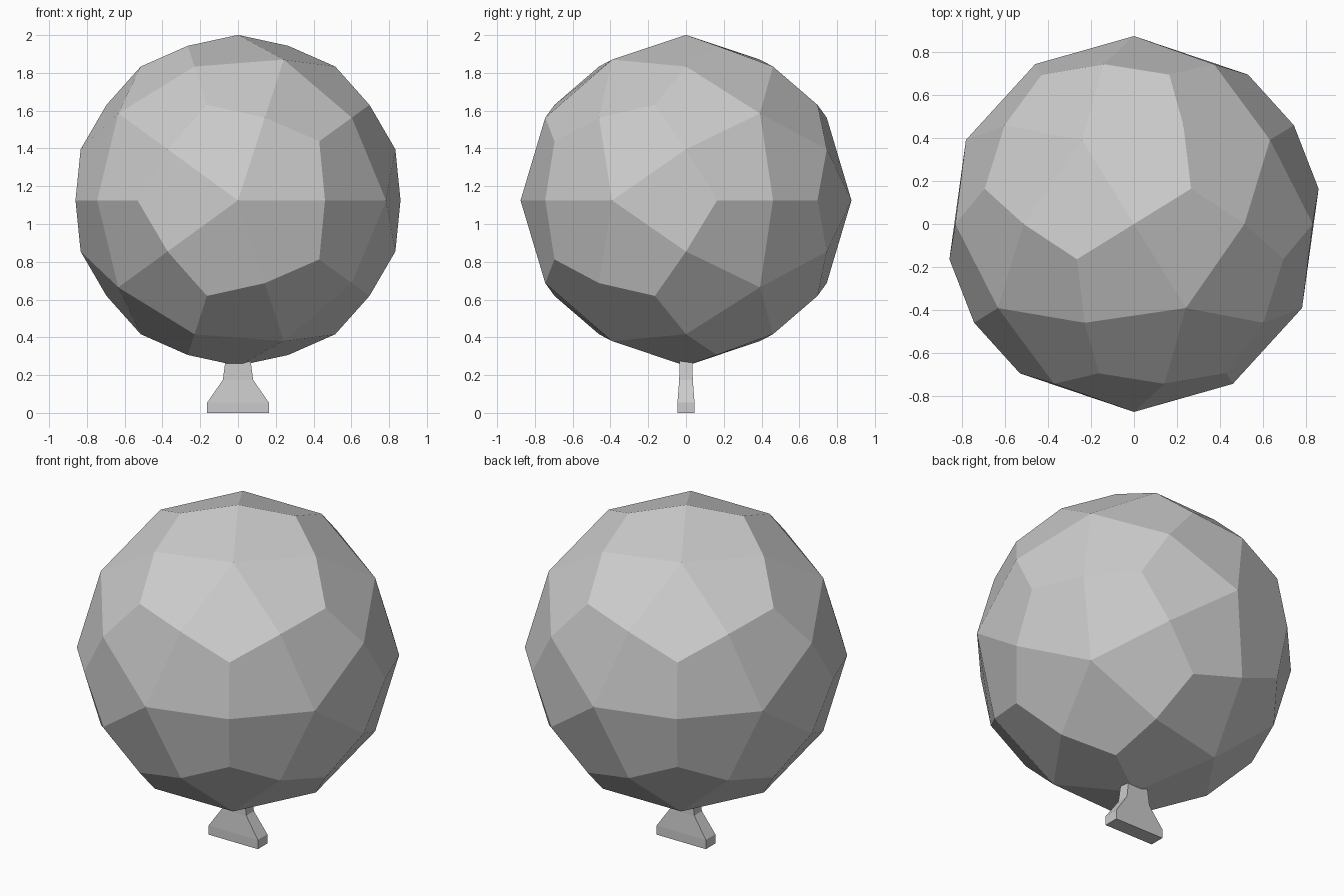
import bpy, bmesh
from math import cos, sin, radians, sqrt
from mathutils import Vector

if "Cube" in bpy.data.objects:
    bpy.data.objects.remove(bpy.data.objects["Cube"])

R, CENTRE = 0.876, Vector((0, 0, 1.125))


def add_object(name, bm):
    bmesh.ops.recalc_face_normals(bm, faces=bm.faces)
    mesh = bpy.data.meshes.new(name)
    bm.to_mesh(mesh)
    bm.free()
    obj = bpy.data.objects.new(name, mesh)
    bpy.context.collection.objects.link(obj)
    return obj


# Balloon: icosahedron with five-fold axis along y, each triangle split into three kites on a sphere
corners = [Vector((0, -1, 0))]
for k in range(5):
    a = radians(72 * k)
    corners.append(Vector((2 * cos(a), -1, 2 * sin(a))) / sqrt(5))
corners += [-c for c in corners]

hull = bmesh.new()
for c in corners:
    hull.verts.new(c)
bmesh.ops.convex_hull(hull, input=hull.verts)

ball = bmesh.new()
for tri in hull.faces:
    p = [v.co for v in tri.verts]
    mid = p[0] + p[1] + p[2]
    for i in range(3):
        kite = (p[i], p[i] + p[(i + 1) % 3], mid, p[i] + p[i - 1])
        ball.faces.new([ball.verts.new(CENTRE + R * q.normalized()) for q in kite])
hull.free()
bmesh.ops.remove_doubles(ball, verts=ball.verts, dist=0.001)
add_object("balloon", ball)

# Tied neck: stacked rectangular sections (z, half width, half depth)
sections = [(0, 0.163, 0.045), (0.055, 0.163, 0.045),
            (0.175, 0.08, 0.036), (0.29, 0.065, 0.034)]
neck = bmesh.new()
rings = [[neck.verts.new((sx * w, sy * d, z))
          for sx, sy in ((-1, -1), (1, -1), (1, 1), (-1, 1))]
         for z, w, d in sections]
for lo, hi in zip(rings, rings[1:]):
    for i in range(4):
        j = (i + 1) % 4
        neck.faces.new((lo[i], lo[j], hi[j], hi[i]))
neck.faces.new(rings[0])
neck.faces.new(rings[-1])
add_object("balloon_neck", neck)
